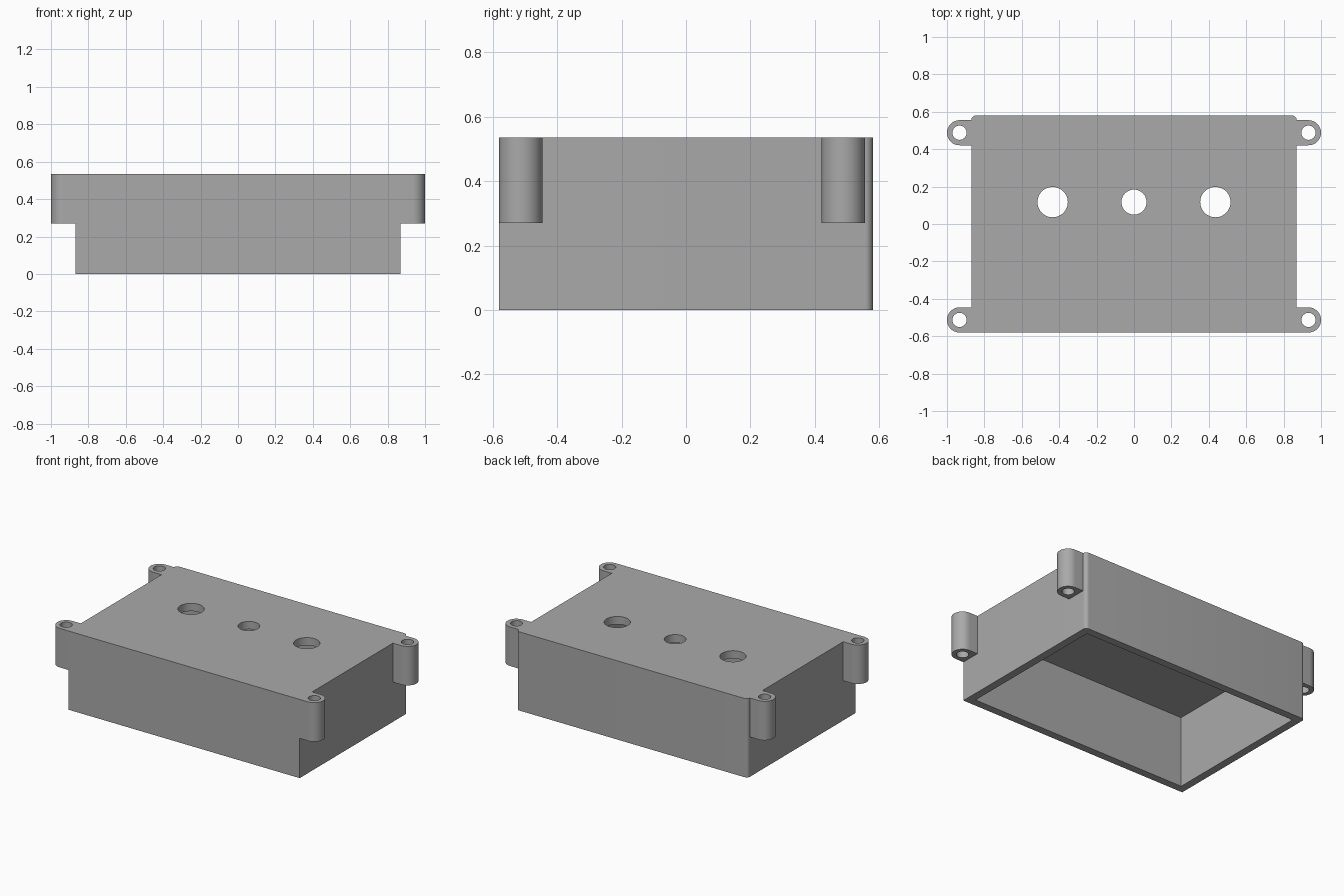
import bpy
import bmesh
from math import cos, sin, pi, radians

cube = bpy.data.objects.get("Cube")
if cube:
    bpy.data.objects.remove(cube, do_unlink=True)

HALF_X, HALF_Y, HEIGHT = 0.87, 0.58, 0.535
WALL = 0.053
CORNER = 0.025
LUG_X, LUG_R, LUG_BASE = 0.933, 0.067, 0.27

grey = bpy.data.materials.new("matte grey")
grey.use_nodes = True
colour = (0.4, 0.4, 0.4, 1)
grey.diffuse_color = colour
grey.node_tree.nodes["Principled BSDF"].inputs["Base Color"].default_value = colour


def arc(cx, cy, r, start, end, steps):
    """Points along an arc, angles in degrees."""
    return [(cx + r * cos(radians(start + (end - start) * i / steps)),
             cy + r * sin(radians(start + (end - start) * i / steps)))
            for i in range(steps + 1)]


def prism(name, outline, z0, z1):
    """Extrude a counter-clockwise outline from z0 to z1."""
    bm = bmesh.new()
    face = bm.faces.new([bm.verts.new((x, y, z0)) for x, y in outline])
    top = bmesh.ops.extrude_face_region(bm, geom=[face])["geom"]
    bmesh.ops.translate(bm, vec=(0, 0, z1 - z0),
                        verts=[v for v in top if isinstance(v, bmesh.types.BMVert)])
    bmesh.ops.recalc_face_normals(bm, faces=bm.faces)
    mesh = bpy.data.meshes.new(name)
    bm.to_mesh(mesh)
    bm.free()
    mesh.materials.append(grey)
    obj = bpy.data.objects.new(name, mesh)
    bpy.context.collection.objects.link(obj)
    return obj


def activate(obj):
    bpy.ops.object.select_all(action="DESELECT")
    obj.select_set(True)
    bpy.context.view_layer.objects.active = obj


def cut(obj, outline, z0, z1):
    """Subtract a prism and discard the cutter."""
    cutter = prism("cutter", outline, z0, z1)
    mod = obj.modifiers.new("cut", "BOOLEAN")
    mod.operation, mod.solver, mod.object = "DIFFERENCE", "EXACT", cutter
    activate(obj)
    bpy.ops.object.modifier_apply(modifier=mod.name)
    bpy.data.objects.remove(cutter, do_unlink=True)


def circle(cx, cy, r, steps=48):
    return arc(cx, cy, r, 0, 360, steps)[:-1]


def smooth(obj):
    activate(obj)
    bpy.ops.object.shade_smooth_by_angle(angle=radians(30))


# Enclosure: open underneath, square front corners, rounded back corners
outline = [(-HALF_X, -HALF_Y), (HALF_X, -HALF_Y)]
outline += arc(HALF_X - CORNER, HALF_Y - CORNER, CORNER, 0, 90, 8)
outline += arc(-HALF_X + CORNER, HALF_Y - CORNER, CORNER, 90, 180, 8)
enclosure = prism("enclosure", outline, 0, HEIGHT)
ix, iy = HALF_X - WALL, HALF_Y - WALL
cut(enclosure, [(-ix, -iy), (ix, -iy), (ix, iy), (-ix, iy)], -0.1, HEIGHT - WALL)

# Three round openings in the top panel
for x, r in ((-0.435, 0.081), (0, 0.067), (0.435, 0.081)):
    cut(enclosure, circle(x, 0.117, r), HEIGHT - 2 * WALL, HEIGHT + 0.1)
smooth(enclosure)

# Screw lugs on the sides
for end, y in (("front", -HALF_Y + LUG_R), ("back", HALF_Y - CORNER - LUG_R)):
    for side, s in (("left", 1), ("right", -1)):
        shape = [(HALF_X, y - LUG_R)] + arc(LUG_X, y, LUG_R, -90, 90, 24) + [(HALF_X, y + LUG_R)]
        lug = prism(f"screw_lug_{end}_{side}", [(s * px, py) for px, py in shape], LUG_BASE, HEIGHT)
        cut(lug, circle(s * LUG_X, y, 0.038, 32), LUG_BASE - 0.1, HEIGHT + 0.1)
        smooth(lug)
